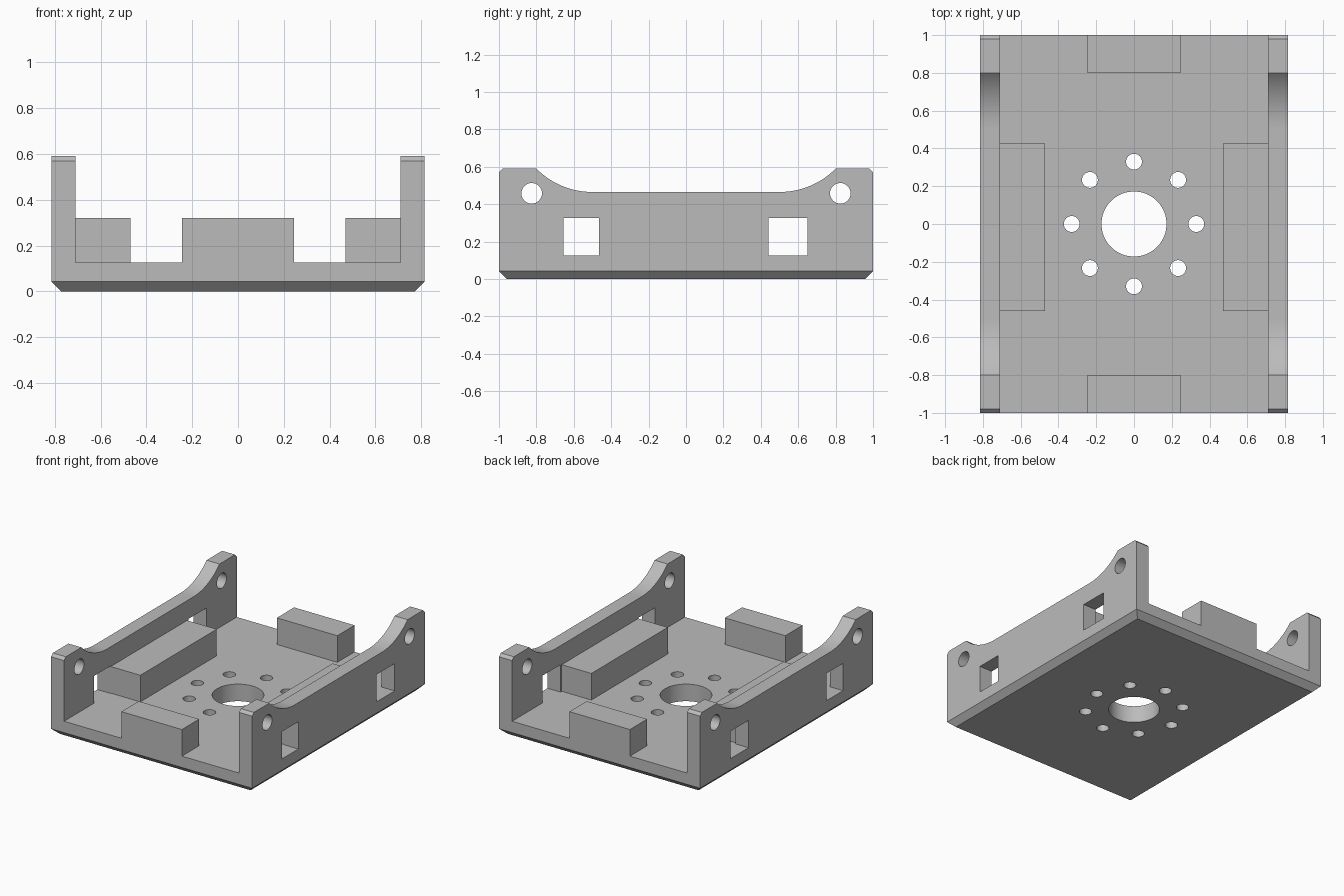
import bpy, bmesh, math
from mathutils import Matrix, Vector

cube = bpy.data.objects.get("Cube")
if cube:
    bpy.data.objects.remove(cube, do_unlink=True)

grey = bpy.data.materials.new("plain grey")
grey.use_nodes = True
COLOUR = (0.5, 0.5, 0.5, 1)
grey.diffuse_color = COLOUR
grey.node_tree.nodes["Principled BSDF"].inputs["Base Color"].default_value = COLOUR

HALF_X, HALF_Y, WALL_IN = 0.815, 1.0, 0.71
FLOOR, CHAMFER = 0.125, 0.042
RIM, WALL_TOP, BLOCK_TOP = 0.465, 0.59, 0.32


def finish(name, bm):
    bmesh.ops.recalc_face_normals(bm, faces=bm.faces)
    mesh = bpy.data.meshes.new(name)
    bm.to_mesh(mesh)
    bm.free()
    mesh.materials.append(grey)
    obj = bpy.data.objects.new(name, mesh)
    bpy.context.scene.collection.objects.link(obj)
    return obj


def box(name, x0, x1, y0, y1, z0, z1):
    bm = bmesh.new()
    size = Matrix.Diagonal((x1 - x0, y1 - y0, z1 - z0, 1))
    centre = Matrix.Translation(((x0 + x1) / 2, (y0 + y1) / 2, (z0 + z1) / 2))
    bmesh.ops.create_cube(bm, size=1, matrix=centre @ size)
    return finish(name, bm)


def prism(name, outline, x0, x1):
    """Extrude a (y, z) outline along x."""
    bm = bmesh.new()
    face = bm.faces.new([bm.verts.new((x0, y, z)) for y, z in outline])
    new = bmesh.ops.extrude_face_region(bm, geom=[face])["geom"]
    bmesh.ops.translate(bm, vec=(x1 - x0, 0, 0),
                        verts=[v for v in new if isinstance(v, bmesh.types.BMVert)])
    return finish(name, bm)


def rod(name, centre, radius, depth, axis="Z", sides=32):
    bm = bmesh.new()
    turn = Matrix.Rotation(math.pi / 2, 4, "Y") if axis == "X" else Matrix()
    bmesh.ops.create_cone(bm, cap_ends=True, segments=sides, radius1=radius,
                          radius2=radius, depth=depth,
                          matrix=Matrix.Translation(centre) @ turn)
    return finish(name, bm)


# Floor plate with a chamfered underside
bracket = box("mounting_bracket", -HALF_X, HALF_X, -HALF_Y, HALF_Y, 0, FLOOR)
bm = bmesh.new()
bm.from_mesh(bracket.data)
under = [e for e in bm.edges if all(v.co.z < 0.01 for v in e.verts)]
bmesh.ops.bevel(bm, geom=under, offset=CHAMFER, segments=1, affect="EDGES")
bm.to_mesh(bracket.data)
bm.free()

# Side wall outline: raised ears joined to a low rim by concave arcs
rise, run = WALL_TOP - RIM, 0.3
radius = (run ** 2 + rise ** 2) / (2 * rise)
sweep = math.asin(run / radius)
half = [(HALF_Y, CHAMFER), (HALF_Y, WALL_TOP - 0.02), (HALF_Y - 0.02, WALL_TOP)]
for i in range(17):
    a = sweep * (1 - i / 16)
    half.append((0.5 + radius * math.sin(a), RIM + radius * (1 - math.cos(a))))
outline = half + [(-y, z) for y, z in reversed(half)]

solids, cutters = [], []
for side, s in (("left", 1), ("right", -1)):
    def span(a, b):
        return sorted((s * a, s * b))
    solids.append(prism(side + "_wall", outline, *span(WALL_IN, HALF_X)))
    solids.append(box(side + "_block", *span(0.47, 0.75), -0.46, 0.425, 0.08, BLOCK_TOP))
    # Square windows and round ear holes
    for y0, y1 in ((-0.655, -0.465), (0.44, 0.65)):
        cutters.append(box(side + "_window", *span(0.69, 0.9), y0, y1, FLOOR, 0.325))
    for y in (-0.825, 0.825):
        cutters.append(rod(side + "_ear_hole", (s * 0.76, y, 0.458), 0.055, 0.3, "X"))

# End blocks
for end, y0, y1 in (("front", -HALF_Y, -0.8), ("back", 0.8, HALF_Y)):
    solids.append(box(end + "_block", -0.245, 0.245, y0, y1, 0.08, BLOCK_TOP))

# Centre bore and its ring of bolt holes
cutters.append(rod("centre_bore", (0, 0, 0.05), 0.172, 0.4, sides=64))
for i in range(8):
    a = i * math.pi / 4
    cutters.append(rod("bolt_hole", (0.33 * math.cos(a), 0.33 * math.sin(a), 0.05),
                       0.042, 0.4))

# Join the parts into one body, then cut the openings
for parts, operation in ((solids, "UNION"), (cutters, "DIFFERENCE")):
    for part in parts:
        part.hide_render = True
        mod = bracket.modifiers.new(part.name, "BOOLEAN")
        mod.operation, mod.solver, mod.object = operation, "EXACT", part

bpy.context.view_layer.update()
graph = bpy.context.evaluated_depsgraph_get()
body = bpy.data.meshes.new_from_object(bracket.evaluated_get(graph))
bracket.modifiers.clear()
bracket.data = body
for part in solids + cutters:
    bpy.data.objects.remove(part, do_unlink=True)

# Merge flush faces and smooth only the curved surfaces
bm = bmesh.new()
bm.from_mesh(body)
bmesh.ops.remove_doubles(bm, verts=bm.verts, dist=0.0001)
bmesh.ops.dissolve_limit(bm, angle_limit=0.01, verts=bm.verts, edges=bm.edges)
bm.to_mesh(body)
bm.free()
bpy.ops.object.select_all(action="DESELECT")
bracket.select_set(True)
bpy.context.view_layer.objects.active = bracket
bpy.ops.object.shade_smooth_by_angle(angle=math.radians(30))
